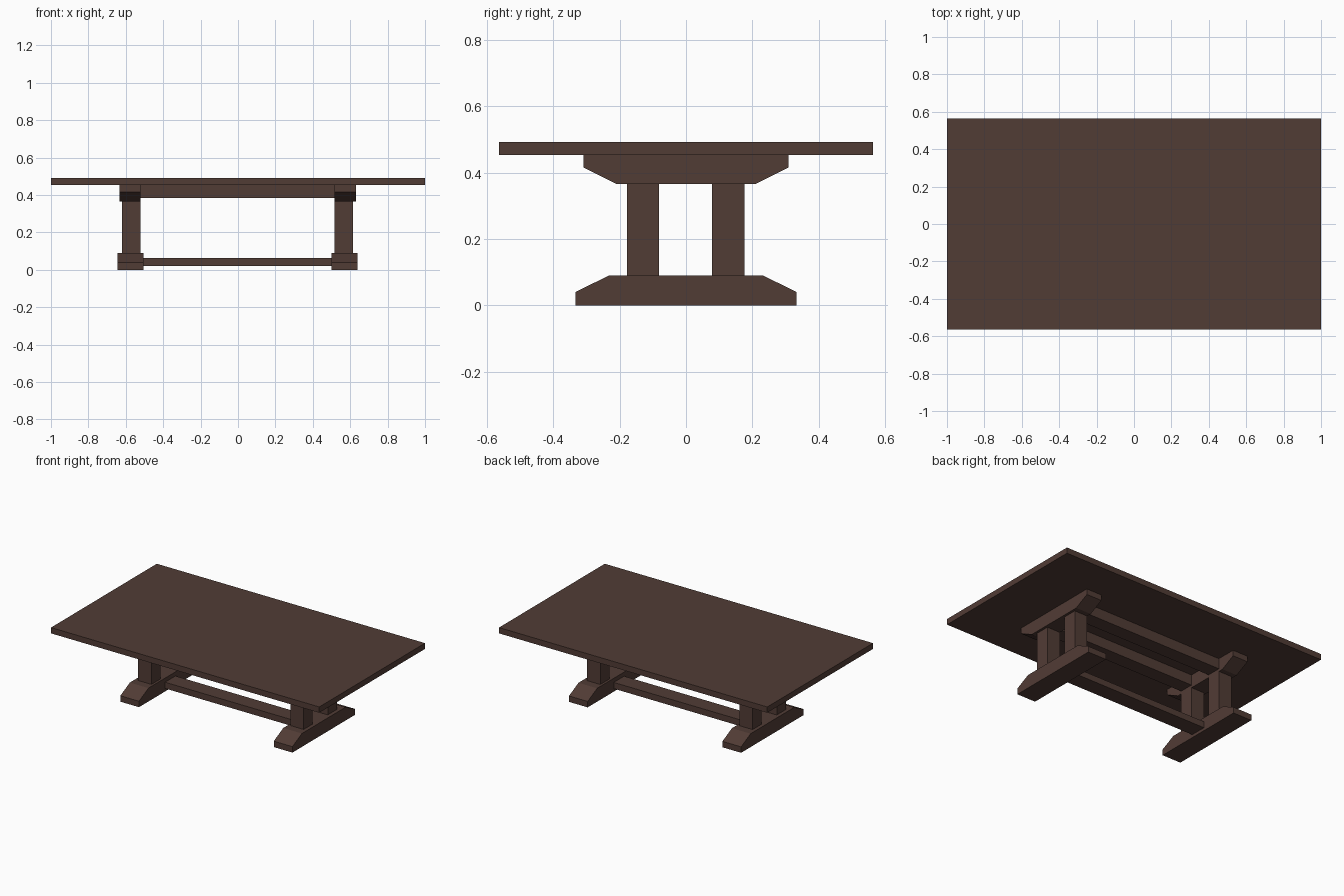
import bpy, bmesh

if "Cube" in bpy.data.objects:
    bpy.data.objects.remove(bpy.data.objects["Cube"])

wood = bpy.data.materials.new("dark brown wood")
wood.diffuse_color = (0.083, 0.045, 0.036, 1.0)
wood.use_nodes = True
wood.node_tree.nodes["Principled BSDF"].inputs["Base Color"].default_value = wood.diffuse_color


def finish(name, bm):
    bmesh.ops.recalc_face_normals(bm, faces=bm.faces)
    mesh = bpy.data.meshes.new(name)
    bm.to_mesh(mesh)
    bm.free()
    mesh.materials.append(wood)
    obj = bpy.data.objects.new(name, mesh)
    bpy.context.collection.objects.link(obj)
    return obj


def box(name, x, y, z):
    """Box from (min, max) ranges."""
    bm = bmesh.new()
    bmesh.ops.create_cube(bm, size=1)
    for v in bm.verts:
        for i, (lo, hi) in enumerate((x, y, z)):
            v.co[i] = hi if v.co[i] > 0 else lo
    return finish(name, bm)


def profile(name, x, half):
    """Extrude a mirrored (y, z) half profile along x."""
    points = half + [(-y, z) for y, z in reversed(half)]
    bm = bmesh.new()
    face = bm.faces.new([bm.verts.new((x[0], y, z)) for y, z in points])
    ext = bmesh.ops.extrude_face_region(bm, geom=[face])
    verts = [g for g in ext["geom"] if isinstance(g, bmesh.types.BMVert)]
    bmesh.ops.translate(bm, verts=verts, vec=(x[1] - x[0], 0, 0))
    return finish(name, bm)


# Tabletop
box("tabletop", (-1, 1), (-0.563, 0.563), (0.453, 0.492))

# Trestles: chamfered foot, two posts, chamfered bracket
ends = {
    "left": ((-0.644, -0.505), (-0.62, -0.521), (-0.634, -0.521)),
    "right": ((0.50, 0.639), (0.516, 0.614), (0.516, 0.63)),
}
for side, (foot_x, post_x, bracket_x) in ends.items():
    profile(side + "_foot", foot_x,
            [(0.333, 0), (0.333, 0.04), (0.232, 0.09)])
    profile(side + "_bracket", bracket_x,
            [(0.209, 0.365), (0.309, 0.415), (0.309, 0.453)])
    for row, y in (("front", (-0.178, -0.081)), ("back", (0.079, 0.176))):
        box(f"{side}_{row}_post", post_x, y, (0.09, 0.365))

# Long rails under the top, in line with the posts
for row, y in (("front", (-0.178, -0.081)), ("back", (0.079, 0.176))):
    box(row + "_rail", (-0.521, 0.516), y, (0.383, 0.453))

# Low stretcher between the feet
box("stretcher", (-0.505, 0.50), (-0.055, 0.055), (0.02, 0.062))
